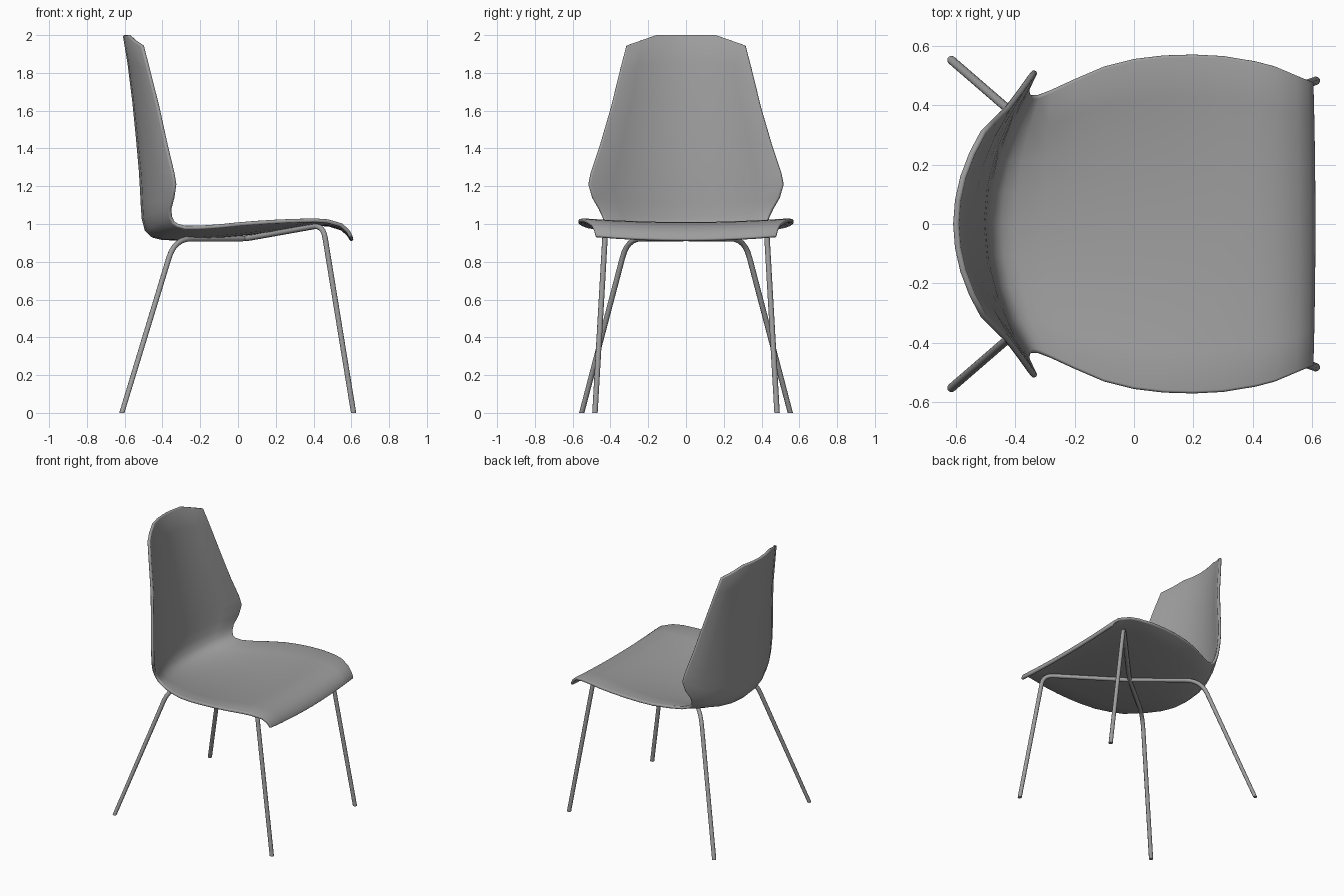
import bpy
from mathutils import Vector

if "Cube" in bpy.data.objects:
    bpy.data.objects.remove(bpy.data.objects["Cube"])

# Shell stations from seat lip to top of back:
# centre x, centre z, edge x, edge z, half width
ROWS = [
    (.605, .912, .598, .932, .478), (.585, .945, .580, .965, .485),
    (.550, .975, .545, .995, .500), (.480, .997, .475, 1.015, .530),
    (.410, 1.00, .410, 1.020, .547), (.300, .986, .300, 1.018, .565),
    (.200, .970, .200, 1.014, .570), (.100, .956, .100, 1.008, .567),
    (.000, .945, .000, 1.000, .555), (-.10, .934, -.10, .990, .530),
    (-.20, .926, -.20, .983, .487), (-.30, .922, -.28, .983, .450),
    (-.40, .925, -.32, .995, .434), (-.45, .937, -.342, 1.01, .432),
    (-.485, .970, -.355, 1.04, .440), (-.50, 1.03, -.358, 1.08, .460),
    (-.505, 1.10, -.342, 1.14, .495), (-.51, 1.20, -.332, 1.21, .515),
    (-.515, 1.28, -.342, 1.27, .503), (-.53, 1.45, -.378, 1.42, .453),
    (-.55, 1.65, -.422, 1.62, .395), (-.575, 1.85, -.475, 1.83, .344),
    (-.60, 2.00, -.505, 1.945, .314),
]
COLS = 8

grey = bpy.data.materials.new("dark_grey")
grey.diffuse_color = (.34, .34, .34, 1)
grey.use_nodes = True
grey.node_tree.nodes["Principled BSDF"].inputs["Base Color"].default_value = grey.diffuse_color


def activate(ob):
    bpy.ops.object.select_all(action='DESELECT')
    ob.select_set(True)
    bpy.context.view_layer.objects.active = ob


def make_shell():
    verts, faces = [], []
    for i, (cx, cz, ex, ez, w) in enumerate(ROWS):
        for j in range(COLS + 1):
            t = 2 * j / COLS - 1
            k = t * t
            # the top edge is flat in the middle with clipped corners
            kz = max(0, 2 * abs(t) - 1) if i == len(ROWS) - 1 else k
            verts.append((cx + (ex - cx) * k, t * w, cz + (ez - cz) * kz))
    n = COLS + 1
    for i in range(len(ROWS) - 1):
        for j in range(COLS):
            a = i * n + j
            faces.append((a, a + 1, a + n + 1, a + n))
    me = bpy.data.meshes.new("seat_shell")
    me.from_pydata(verts, [], faces)
    me.materials.append(grey)
    ob = bpy.data.objects.new("seat_shell", me)
    bpy.context.collection.objects.link(ob)
    solid = ob.modifiers.new("thickness", 'SOLIDIFY')
    solid.thickness = .02
    solid.offset = 0
    # soft rim
    bevel = ob.modifiers.new("rim", 'BEVEL')
    bevel.width = .007
    bevel.segments = 2
    bevel.limit_method = 'ANGLE'
    bevel.angle_limit = 1.0
    activate(ob)
    bpy.ops.object.modifier_apply(modifier=solid.name)
    bpy.ops.object.modifier_apply(modifier=bevel.name)
    bpy.ops.object.shade_smooth_by_angle(angle=1.1)


def rounded_path(corners, trims, steps=6):
    pts = [Vector(p) for p in corners]
    out = [pts[0]]
    for a, b, c, d in zip(pts, pts[1:], pts[2:], trims):
        p = b + (a - b).normalized() * d
        q = b + (c - b).normalized() * d
        for s in range(steps + 1):
            t = s / steps
            out.append(p * (1 - t) ** 2 + b * 2 * t * (1 - t) + q * t * t)
    return out + [pts[-1]]


def make_leg_tube(name, side):
    # rear foot, rear bend, centre crossing, front bend, front foot
    path = rounded_path([(-.615, .552 * side, 0), (-.335, .31 * side, .922),
                         (.04, 0, .922), (.45, -.425 * side, .995),
                         (.612, -.482 * side, 0)], [.11, .05, .07])
    cu = bpy.data.curves.new(name, 'CURVE')
    cu.dimensions = '3D'
    cu.bevel_depth = .0145
    cu.bevel_resolution = 3
    cu.use_fill_caps = True
    cu.materials.append(grey)
    sp = cu.splines.new('POLY')
    sp.points.add(len(path) - 1)
    for pt, co in zip(sp.points, path):
        pt.co = (*co, 1)
    ob = bpy.data.objects.new(name, cu)
    bpy.context.collection.objects.link(ob)
    activate(ob)
    bpy.ops.object.convert(target='MESH')
    ob = bpy.context.object
    # flatten the feet onto the floor
    for v in ob.data.vertices:
        if v.co.z < .02:
            v.co.z = 0
    bpy.ops.object.shade_smooth_by_angle(angle=.7)


make_shell()
make_leg_tube("leg_tube_left", 1)
make_leg_tube("leg_tube_right", -1)
